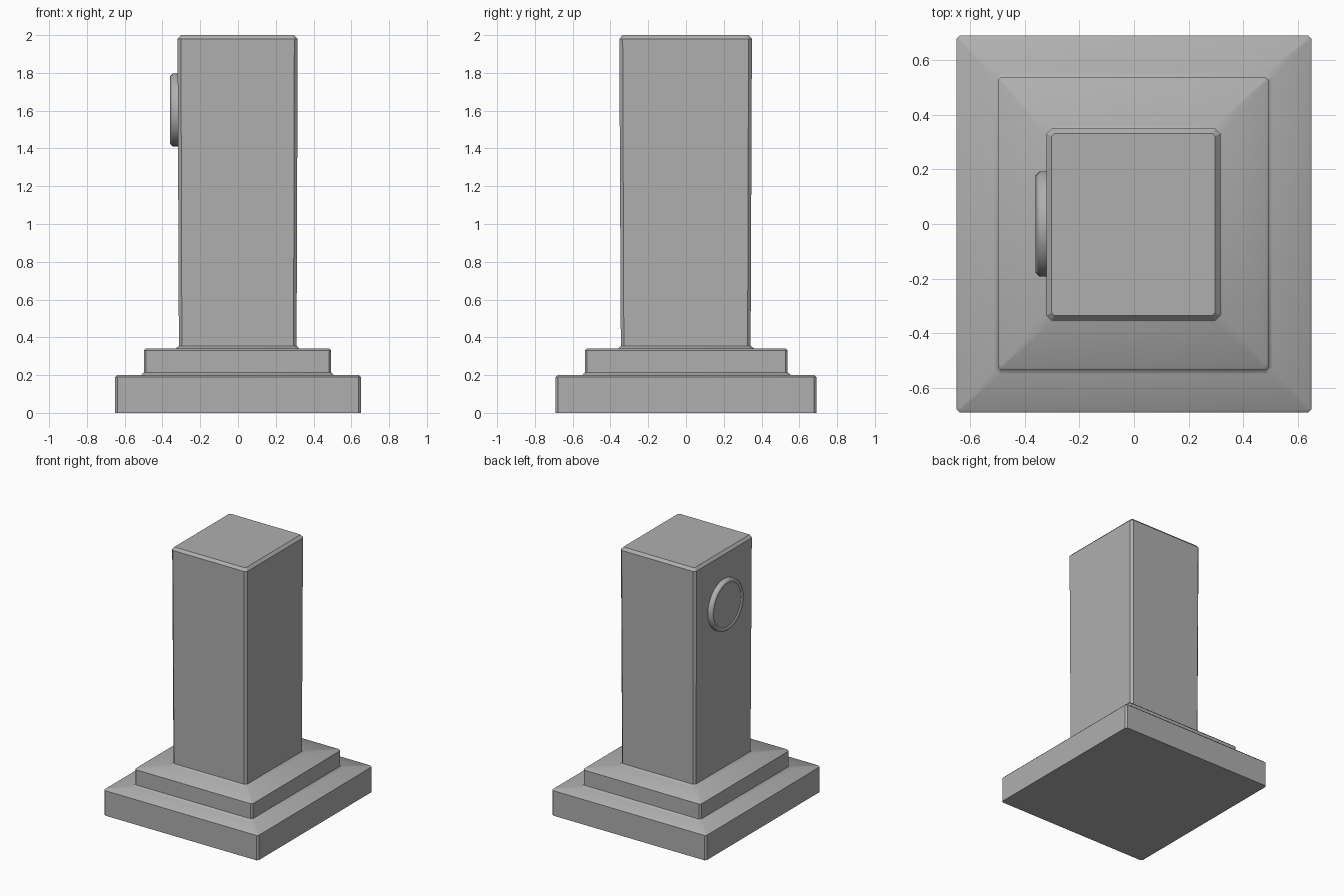
import bpy, bmesh
from math import radians
from mathutils import Matrix

if "Cube" in bpy.data.objects:
    bpy.data.objects.remove(bpy.data.objects["Cube"])

stone = bpy.data.materials.new("stone")
stone.diffuse_color = (.43, .43, .43, 1)
stone.use_nodes = True
stone.node_tree.nodes["Principled BSDF"].inputs["Base Color"].default_value = stone.diffuse_color


def finish(name, bm):
    bmesh.ops.recalc_face_normals(bm, faces=bm.faces[:])
    me = bpy.data.meshes.new(name)
    bm.to_mesh(me)
    bm.free()
    me.materials.append(stone)
    ob = bpy.data.objects.new(name, me)
    bpy.context.collection.objects.link(ob)
    return ob


def ring(bm, x0, x1, y0, y1, z, c):
    """Rectangle with clipped corners."""
    pts = [(x0 + c, y0), (x1 - c, y0), (x1, y0 + c), (x1, y1 - c),
           (x1 - c, y1), (x0 + c, y1), (x0, y1 - c), (x0, y0 + c)]
    return [bm.verts.new((x, y, z)) for x, y in pts]


# Pedestal: stacked outline sections (x0, x1, y0, y1, z, corner, smooth band to next)
sections = [
    (-.65, .65, -.69, .69, 0, .012, False),
    (-.65, .65, -.69, .69, .19, .012, True),
    (-.64, .64, -.68, .68, .20, .010, True),       # lower tread
    (-.513, .508, -.55, .555, .20, .022, True),
    (-.498, .493, -.535, .538, .215, .012, False),
    (-.498, .493, -.535, .538, .33, .012, True),
    (-.488, .483, -.525, .528, .34, .010, True),   # upper tread
    (-.330, .325, -.36, .362, .34, .026, True),
    (-.313, .310, -.345, .342, .355, .016, False),
    (-.320, .316, -.353, .349, 1.98, .018, False),
    (-.302, .297, -.335, .331, 2.0, .010, False),
]
bm = bmesh.new()
rings = [ring(bm, *s[:6]) for s in sections]
for lower, upper, s in zip(rings, rings[1:], sections):
    for i in range(8):
        j = (i + 1) % 8
        f = bm.faces.new((lower[i], lower[j], upper[j], upper[i]))
        f.smooth = s[6]
bm.faces.new(rings[0][::-1])
bm.faces.new(rings[-1])
finish("pedestal", bm)

# Round plaque on the left side: chamfered rim around a shallow recess
bm = bmesh.new()
bmesh.ops.create_cone(bm, cap_ends=True, segments=32, radius1=.193, radius2=.193, depth=.06,
                      matrix=Matrix.Translation((-.33, 0, 1.603)) @ Matrix.Rotation(radians(-90), 4, 'Y'))
front = [e for e in bm.edges if all(v.co.x < -.35 for v in e.verts)]
bmesh.ops.bevel(bm, geom=front, offset=.014, segments=1, affect='EDGES')
bm.normal_update()
cap = [f for f in bm.faces if f.normal.x < -.99]
bmesh.ops.inset_region(bm, faces=cap, thickness=.014, depth=-.012)
bm.normal_update()
for f in bm.faces:
    f.smooth = abs(f.normal.x) < .9
finish("round_plaque", bm)
